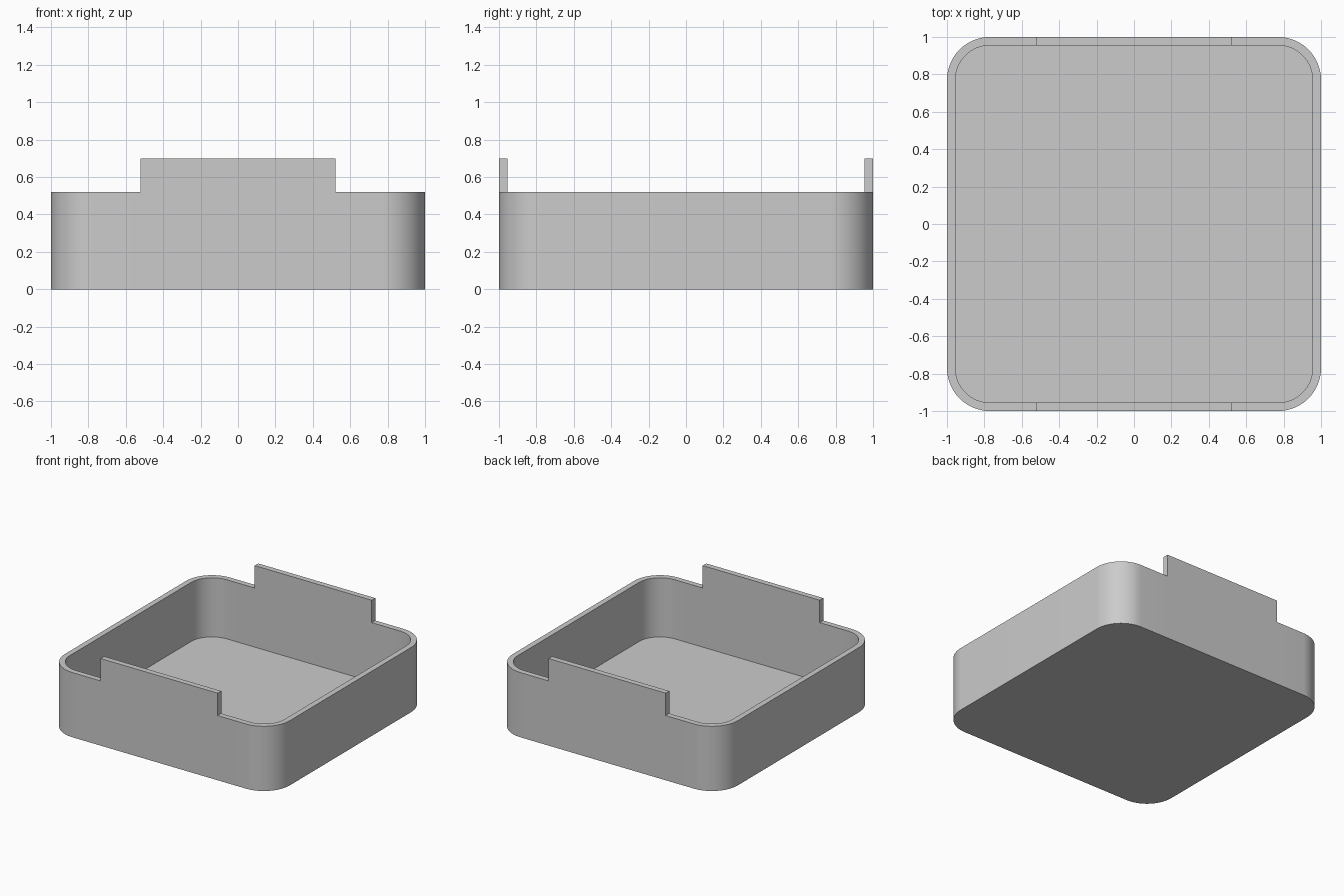
import bpy
import bmesh
import math

cube = bpy.data.objects.get("Cube")
if cube:
    bpy.data.objects.remove(cube, do_unlink=True)

HALF, RADIUS, WALL = 1.0, 0.23, 0.045
RIM_Z, TAB_Z, FLOOR_Z = 0.52, 0.70, 0.045
TAB_HALF = 0.52
ARC_STEPS = 16

grey = bpy.data.materials.new("plain grey")
grey.use_nodes = True
colour = (0.6, 0.6, 0.6, 1)
grey.diffuse_color = colour
grey.node_tree.nodes["Principled BSDF"].inputs["Base Color"].default_value = colour


def outline(inset):
    """Rounded square, counter-clockwise, with points at the tab ends."""
    centre, radius, edge = HALF - RADIUS, RADIUS - inset, HALF - inset
    points = []
    for quarter, (sx, sy) in enumerate([(1, 1), (-1, 1), (-1, -1), (1, -1)]):
        for i in range(ARC_STEPS + 1):
            a = math.pi / 2 * (quarter + i / ARC_STEPS)
            points.append((sx * centre + radius * math.cos(a),
                           sy * centre + radius * math.sin(a)))
        if quarter % 2 == 0:
            points += [(sx * TAB_HALF, sy * edge), (-sx * TAB_HALF, sy * edge)]
    return points


# Tray: floor, outer and inner walls, flat rim
bm = bmesh.new()


def ring(inset, z):
    return [bm.verts.new((x, y, z)) for x, y in outline(inset)]


def bridge(lower, upper):
    n = len(lower)
    return [bm.faces.new((lower[i], lower[(i + 1) % n],
                          upper[(i + 1) % n], upper[i])) for i in range(n)]


base = ring(0, 0)
outer = ring(0, RIM_Z)
inner = ring(WALL, RIM_Z)
floor = ring(WALL, FLOOR_Z)
bm.faces.new(base[::-1])
bridge(base, outer)
rim = bridge(outer, inner)
bridge(inner, floor)
bm.faces.new(floor)

# Raised tabs: extrude the middle of the front and back rim
tabs = [f for f in rim
        if abs(f.calc_center_median().x) < 0.01
        and abs(f.calc_center_median().y) > HALF - WALL]
for face in tabs:
    top = bmesh.ops.extrude_discrete_faces(bm, faces=[face])["faces"][0]
    for v in top.verts:
        v.co.z = TAB_Z

bmesh.ops.recalc_face_normals(bm, faces=bm.faces)
mesh = bpy.data.meshes.new("open_tray")
bm.to_mesh(mesh)
bm.free()
mesh.materials.append(grey)

tray = bpy.data.objects.new("open_tray", mesh)
bpy.context.collection.objects.link(tray)
bpy.context.view_layer.objects.active = tray
tray.select_set(True)
bpy.ops.object.shade_smooth_by_angle(angle=math.radians(30))
